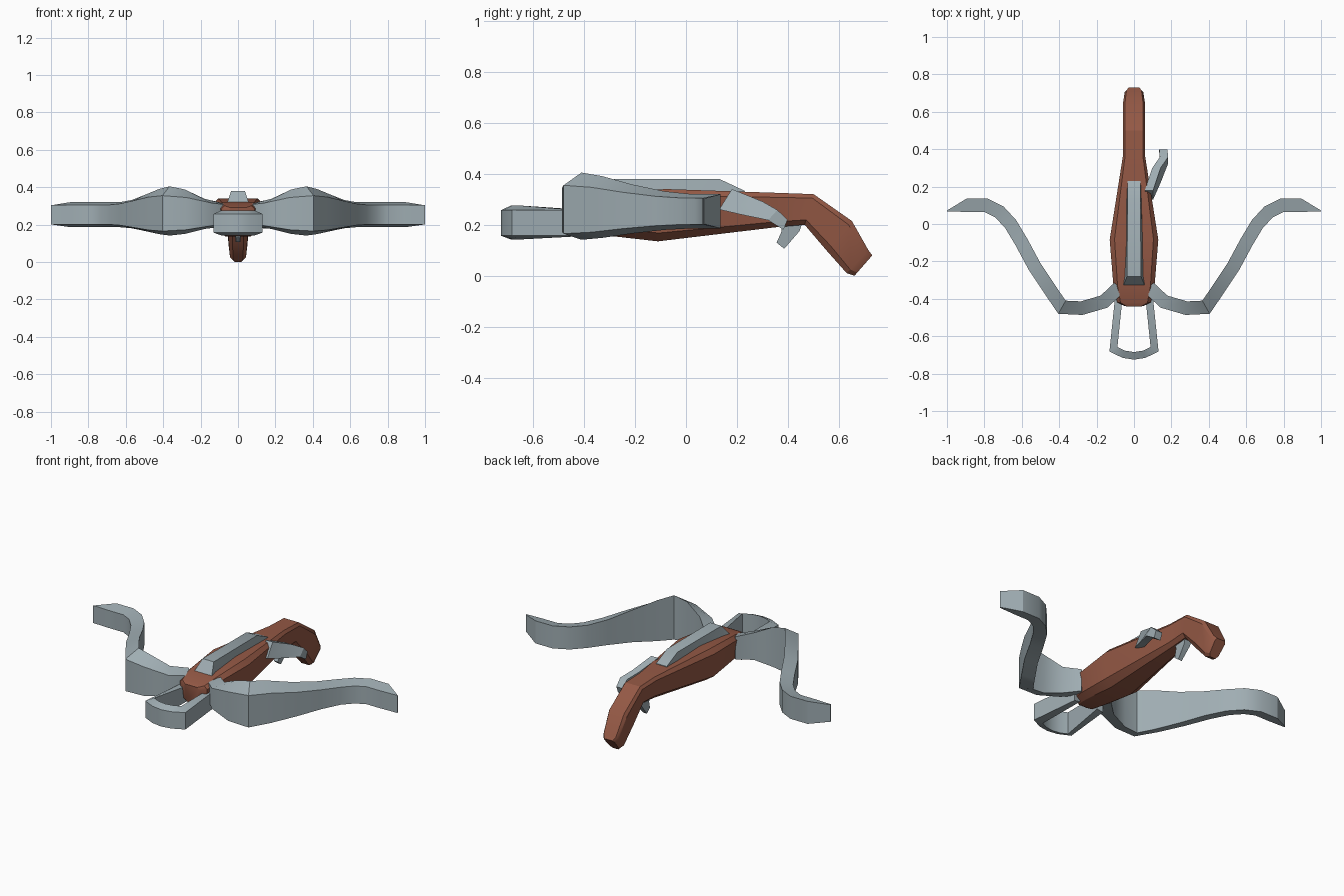
import bpy, bmesh, math
from mathutils import Vector

cube = bpy.data.objects.get("Cube")
if cube:
    bpy.data.objects.remove(cube, do_unlink=True)


def make_material(name, red, green, blue):
    colour = (red, green, blue, 1)
    material = bpy.data.materials.new(name)
    material.use_nodes = True
    material.diffuse_color = colour
    shader = material.node_tree.nodes["Principled BSDF"]
    shader.inputs["Base Color"].default_value = colour
    return material


wood = make_material("red brown wood", 0.3, 0.1, 0.06)
steel = make_material("grey steel", 0.35, 0.42, 0.45)


def loft(name, sections, material):
    """Skin a row of equal closed sections and cap both ends."""
    mesh_builder = bmesh.new()
    rings = [[mesh_builder.verts.new(point) for point in section] for section in sections]
    for ring, following in zip(rings, rings[1:]):
        for index in range(len(ring)):
            mesh_builder.faces.new((ring[index - 1], ring[index],
                                    following[index], following[index - 1]))
    mesh_builder.faces.new(rings[0])
    mesh_builder.faces.new(rings[-1])
    bmesh.ops.remove_doubles(mesh_builder, verts=mesh_builder.verts, dist=0.001)
    bmesh.ops.recalc_face_normals(mesh_builder, faces=mesh_builder.faces)
    mesh = bpy.data.meshes.new(name)
    mesh_builder.to_mesh(mesh)
    mesh_builder.free()
    mesh.materials.append(material)
    part = bpy.data.objects.new(name, mesh)
    bpy.context.collection.objects.link(part)
    bpy.ops.object.select_all(action="DESELECT")
    part.select_set(True)
    bpy.context.view_layer.objects.active = part
    bpy.ops.object.shade_smooth_by_angle(angle=math.radians(30))


def mirrored(points):
    return [Vector((-point.x, point.y, point.z)) for point in points]


def stock_section(top, bottom, half_width):
    """Eight-sided section: chamfered top, slanting sides, narrow underside."""
    top, bottom = Vector((0, *top)), Vector((0, *bottom))
    outline = ((0.8, 0), (1, 0.13), (0.85, 0.84), (0.5, 1))
    right = [top.lerp(bottom, depth) + Vector((half_width * share, 0, 0))
             for share, depth in outline]
    return right + mirrored(reversed(right))


# Wooden stock, from the nose to the end of the bent grip
loft("stock", [
    stock_section(top=(-0.44, 0.29), bottom=(-0.43, 0.18), half_width=0.05),
    stock_section(top=(-0.42, 0.3), bottom=(-0.41, 0.17), half_width=0.09),
    stock_section(top=(-0.33, 0.32), bottom=(-0.33, 0.16), half_width=0.11),
    stock_section(top=(-0.08, 0.34), bottom=(-0.11, 0.135), half_width=0.13),
    stock_section(top=(0.36, 0.325), bottom=(0.35, 0.19), half_width=0.06),
    stock_section(top=(0.5, 0.32), bottom=(0.465, 0.2), half_width=0.06),
    stock_section(top=(0.65, 0.215), bottom=(0.55, 0.1), half_width=0.06),
    stock_section(top=(0.715, 0.1), bottom=(0.63, 0.01), half_width=0.05),
    stock_section(top=(0.73, 0.08), bottom=(0.66, 0), half_width=0.035),
], wood)


def ribbon(path, half_thickness, height_rule):
    """Upright strip with mitred corners along a path seen from above."""
    path = [Vector(point) for point in path]
    sections = []
    for index, point in enumerate(path):
        before = path[max(index - 1, 0)]
        after = path[min(index + 1, len(path) - 1)]
        arriving = (point - before).normalized()
        leaving = (after - point).normalized()
        along = (arriving + leaving).normalized()
        stretch = 1 / max(along.dot(arriving), along.dot(leaving))
        across = Vector((-along.y, along.x)) * half_thickness(point) * stretch
        front, back = point - across, point + across
        middle, front_half, back_half = height_rule(point)
        front_low, front_high = middle[0] - front_half, middle[0] + front_half
        back_low, back_high = middle[1] - back_half, middle[1] + back_half
        sections.append([Vector((*front, front_low)), Vector((*front, front_high)),
                         Vector((*back, back_high)), Vector((*back, back_low))])
    return sections


def limb_height(point):
    """The limb swells at its elbow, more on the back edge, and evens out at the tip."""
    offset = max(-1, min(1, (point.x - 0.37) / 0.3))
    swell = math.cos(offset * math.pi / 2) ** 2
    tip = point.x > 0.99
    middle = (0.253 + 0.007 * swell, 0.253 + 0.02 * swell)
    return middle, 0.052 + 0.043 * swell, 0.05 if tip else 0.067 + 0.065 * swell


def limb_thickness(point):
    return 0.002 if point.x > 0.99 else 0.036


# Recurved bow limbs, one mirrored from the other
limb_path = [(0.08, -0.34), (0.16, -0.415), (0.28, -0.45), (0.385, -0.445),
             (0.45, -0.35), (0.53, -0.23), (0.6, -0.1), (0.66, 0),
             (0.72, 0.065), (0.79, 0.1), (0.89, 0.1), (1, 0.07)]
limb = ribbon(limb_path, limb_thickness, limb_height)
loft("left_limb", limb, steel)
loft("right_limb", [mirrored(section) for section in limb], steel)

# Foot stirrup: two splayed arms joined by a curved bow
bow = [(0.11 * step, -0.705 + 0.035 * step ** 2) for step in (-1, -0.5, 0, 0.5, 1)]
loft("stirrup", ribbon([(-0.08, -0.38), *bow, (0.08, -0.38)],
                       lambda point: 0.02,
                       lambda point: ((0.207, 0.209), 0.05,
                                      0.067 if point.y < -0.6 else 0.045)), steel)


def bar_section(centre, lean, low_half, high_half):
    """Four-sided section whose upper edge lies along the lean from its centre."""
    low, high = Vector(centre) - Vector(lean), Vector(centre) + Vector(lean)
    low_side, high_side = Vector((low_half, 0, 0)), Vector((high_half, 0, 0))
    return [low - low_side, low + low_side, high + high_side, high - high_side]


# Bolt rail along the top of the stock
loft("bolt_rail", [
    bar_section((0, -0.335, 0.3), (0, 0, 0.01), low_half=0.065, high_half=0.06),
    bar_section((0, -0.28, 0.335), (0, 0, 0.045), low_half=0.056, high_half=0.037),
    bar_section((0, 0.13, 0.34), (0, 0, 0.04), low_half=0.042, high_half=0.035),
    bar_section((0, 0.23, 0.32), (0, 0, 0.013), low_half=0.036, high_half=0.035),
], steel)

# Curved lever on the left side
lever_path = [(0.08, 0.155, 0.3), (0.12, 0.26, 0.265), (0.16, 0.34, 0.238), (0.157, 0.39, 0.2)]
lever_leans = [(0, 0.025, 0.04), (0, 0.04, 0.026), (0, 0.018, 0.02), (0, 0.008, 0.02)]
loft("side_lever", [bar_section(centre, lean, low_half=0.022, high_half=0.022)
                    for centre, lean in zip(lever_path, lever_leans)], steel)

# Trigger tapering to a blunt point
loft("trigger", [
    bar_section((0, 0.415, 0.22), (0, 0.045, 0), low_half=0.025, high_half=0.025),
    bar_section((0, 0.41, 0.175), (0, 0.035, 0), low_half=0.02, high_half=0.02),
    bar_section((0, 0.37, 0.118), (0, 0.015, -0.012), low_half=0.012, high_half=0.012),
], steel)
